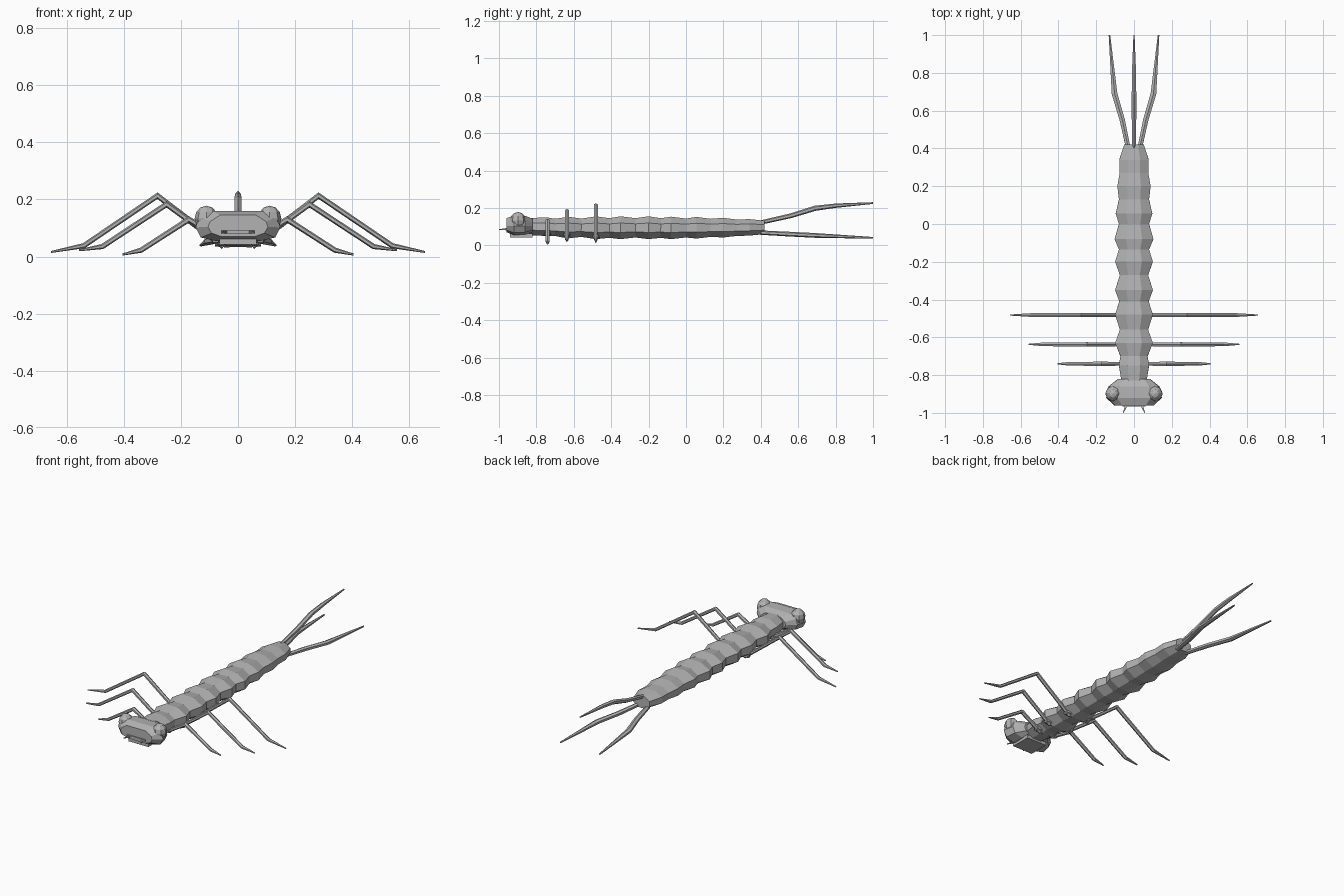
import bpy, bmesh, math
from mathutils import Vector

if "Cube" in bpy.data.objects:
    bpy.data.objects.remove(bpy.data.objects["Cube"])

grey = bpy.data.materials.new("shell grey")
grey.diffuse_color = (0.45, 0.45, 0.45, 1)
grey.use_nodes = True
grey.node_tree.nodes["Principled BSDF"].inputs["Base Color"].default_value = grey.diffuse_color


def finish(bm, name):
    bmesh.ops.recalc_face_normals(bm, faces=bm.faces)
    me = bpy.data.meshes.new(name)
    bm.to_mesh(me)
    bm.free()
    me.materials.append(grey)
    ob = bpy.data.objects.new(name, me)
    bpy.context.collection.objects.link(ob)
    return ob


def tube(name, pts, radii, side, n=6):
    """Faceted tube along pts; radii = (sideways, other) half sizes to the flats."""
    bm = bmesh.new()
    pts = [Vector(p) for p in pts]
    k = 1 / math.cos(math.pi / n)
    rings = []
    for i, p in enumerate(pts):
        a, b = pts[max(i - 1, 0)], pts[min(i + 1, len(pts) - 1)]
        t = ((p - a).normalized() + (b - p).normalized()).normalized()
        s = Vector(side)
        s = (s - t * s.dot(t)).normalized()
        u = s.cross(t)
        ring = []
        for j in range(n):
            g = 2 * math.pi * (j + 0.5) / n
            ring.append(bm.verts.new(p + s * radii[i][0] * k * math.cos(g) + u * radii[i][1] * k * math.sin(g)))
        rings.append(ring)
    for r, q in zip(rings, rings[1:]):
        for j in range(n):
            bm.faces.new((r[j], r[(j + 1) % n], q[(j + 1) % n], q[j]))
    bm.faces.new(rings[0])
    bm.faces.new(rings[-1])
    return finish(bm, name)


# Segmented body: y, half width, bottom, top
body = [(-.84, .065, .055, .145), (-.75, .08, .05, .15), (-.70, .072, .05, .142),
        (-.63, .10, .037, .153), (-.56, .075, .045, .143), (-.48, .10, .033, .155),
        (-.41, .078, .04, .145), (-.35, .10, .033, .155), (-.27, .075, .042, .145),
        (-.20, .10, .033, .155), (-.135, .08, .04, .145), (-.08, .103, .033, .153),
        (0, .08, .042, .143), (.055, .097, .036, .152), (.13, .08, .045, .142),
        (.20, .088, .042, .147), (.27, .076, .05, .138), (.34, .078, .052, .14),
        (.42, .052, .06, .132)]
tube("segmented_body", [(0, y, (b + t) / 2) for y, w, b, t in body],
     [(w, (t - b) / 2) for y, w, b, t in body], (1, 0, 0), 8)

# Head: wide faceted block, each section (y, half width, bottom, top)
bm = bmesh.new()
rings = []
for y, w, b, t in [(-.82, .085, .07, .142), (-.86, .135, .058, .158),
                   (-.92, .148, .055, .16), (-.96, .105, .07, .145)]:
    m = b + (t - b) * .45
    prof = [(w * .55, b), (w * .88, b + .012), (w, m), (w * .93, t - .022), (w * .6, t)]
    prof += [(-x, z) for x, z in reversed(prof)]
    rings.append([bm.verts.new((x, y, z)) for x, z in prof])
for r, q in zip(rings, rings[1:]):
    for j in range(10):
        bm.faces.new((r[j], r[(j + 1) % 10], q[(j + 1) % 10], q[j]))
bm.faces.new(rings[0])
bm.faces.new(rings[-1])
finish(bm, "head")


def block(name, loc, size):
    bm = bmesh.new()
    bmesh.ops.create_cube(bm, size=1)
    for v in bm.verts:
        v.co = Vector(loc) + Vector([c * s for c, s in zip(v.co, size)])
    finish(bm, name)


# Mouth parts under and on the face
block("upper_lip", (0, -.958, .086), (.12, .016, .014))
block("lower_lip", (0, -.88, .052), (.13, .12, .02))

legs = {  # y, path in x and z
    "front": (-.74, [(.04, .05), (.172, .13), (.34, .022), (.405, .007)]),
    "middle": (-.637, [(.06, .045), (.25, .183), (.475, .035), (.557, .022)]),
    "rear": (-.482, [(.05, .035), (.282, .213), (.54, .038), (.655, .016)])}

for s, tag in ((1, "left"), (-1, "right")):
    # Bulging eye
    bm = bmesh.new()
    bmesh.ops.create_uvsphere(bm, u_segments=8, v_segments=6, radius=1)
    for v in bm.verts:
        v.co = Vector((s * .111 + v.co.x * .041, -.898 + v.co.y * .042, .133 + v.co.z * .045))
    finish(bm, tag + "_eye")
    # Short feeler
    tube(tag + "_feeler", [(s * .04, -.94, .086), (s * .045, -.97, .086), (s * .057, -1, .085)],
         [(.006, .005), (.005, .004), (.002, .002)], (1, 0, 0), 4)
    # Jointed legs with flat hip pads
    for leg, (y, path) in legs.items():
        tube(f"{tag}_{leg}_leg", [(s * x, y, z) for x, z in path],
             [(.010, .009), (.011, .010), (.010, .008), (.003, .003)], (0, 1, 0), 6)
        x, z = path[0]
        tube(f"{tag}_{leg}_hip", [(s * (x - .02), y, z + .012), (s * (x + .03), y, z + .012)],
             [(.022, .014), (.014, .010)], (0, 1, 0), 6)
    # Lower pair of tail filaments
    tube(tag + "_tail", [(s * .03, .40, .068), (s * .062, .55, .06), (s * .103, .69, .053), (s * .13, 1, .04)],
         [(.012, .010), (.014, .011), (.015, .011), (.004, .004)], (1, 0, 0), 6)

# Raised middle tail filament
tube("middle_tail", [(0, .40, .122), (0, .56, .158), (0, .69, .198), (0, .80, .212), (0, 1, .226)],
     [(.009, .010), (.012, .011), (.012, .012), (.011, .010), (.003, .004)], (1, 0, 0), 6)
